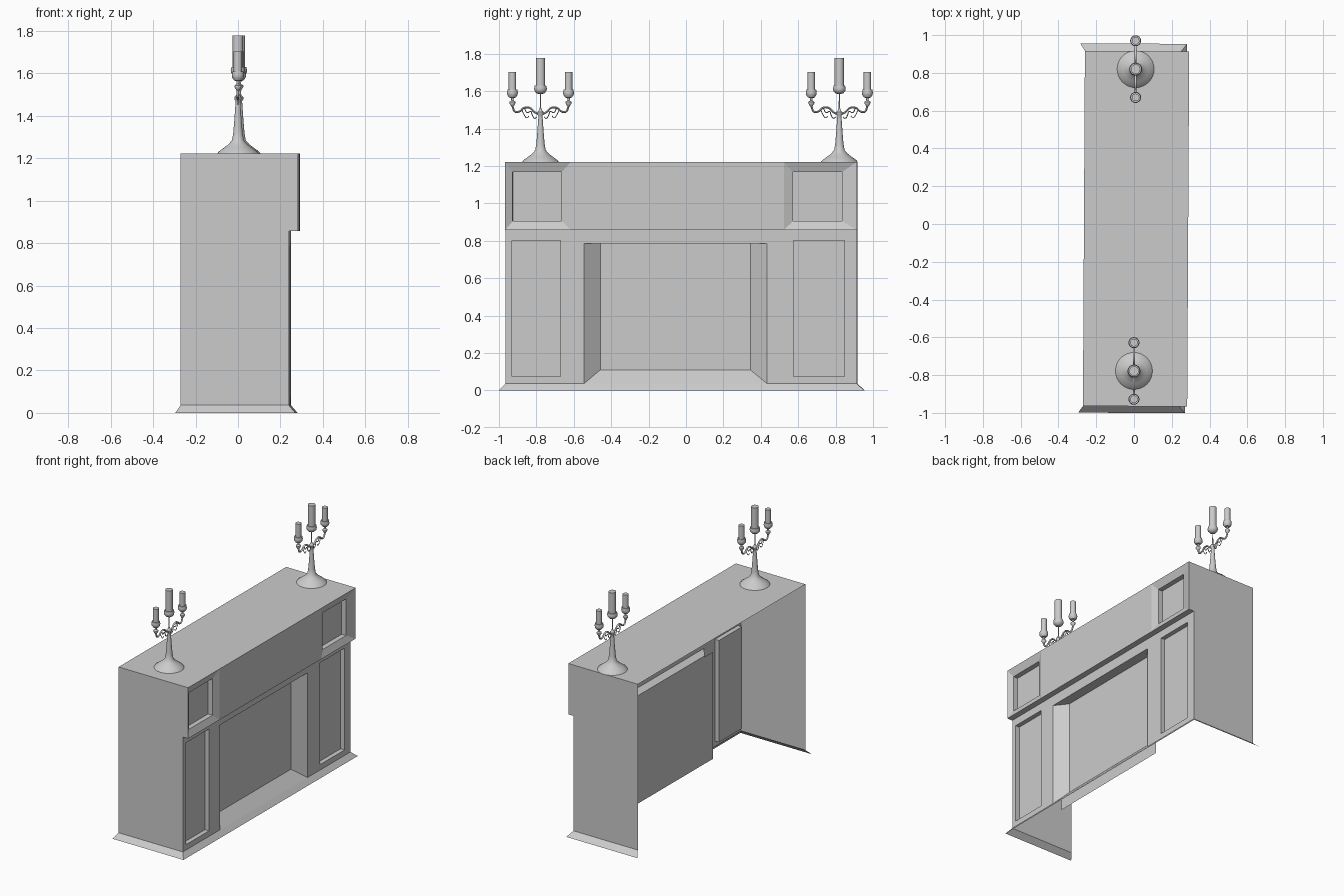
import bpy, bmesh, math
from mathutils import Vector

if "Cube" in bpy.data.objects:
    bpy.data.objects.remove(bpy.data.objects["Cube"])

grey = bpy.data.materials.new("plain grey")
grey.use_nodes = True
grey.diffuse_color = (0.6, 0.6, 0.6, 1)
grey.node_tree.nodes["Principled BSDF"].inputs["Base Color"].default_value = (0.6, 0.6, 0.6, 1)

SKEW = 0.0055            # the whole piece is turned very slightly
Y0, Y1 = -0.965, 0.915   # ends of the body
BACK, LOW, HIGH = -0.265, 0.245, 0.287
SKIRT, LEDGE, TOP = 0.036, 0.858, 1.222


def finish(bm, name, smooth=False):
    bmesh.ops.remove_doubles(bm, verts=bm.verts, dist=0.0001)
    bmesh.ops.recalc_face_normals(bm, faces=bm.faces)
    me = bpy.data.meshes.new(name)
    bm.to_mesh(me)
    bm.free()
    ob = bpy.data.objects.new(name, me)
    bpy.context.collection.objects.link(ob)
    me.materials.append(grey)
    if smooth:
        bpy.ops.object.select_all(action='DESELECT')
        ob.select_set(True)
        bpy.context.view_layer.objects.active = ob
        bpy.ops.object.shade_smooth_by_angle(angle=math.radians(40))
    else:
        ob.rotation_euler.z = -SKEW
    return ob


def poly(bm, pts):
    bm.faces.new([bm.verts.new(p) for p in pts])


def corners(rect, x):
    a, b, c, d = rect
    return [(x, a, c), (x, b, c), (x, b, d), (x, a, d)]


def frame(bm, outer, x_out, inner, x_in):
    """Four faces joining two rectangles."""
    o, i = corners(outer, x_out), corners(inner, x_in)
    for k in range(4):
        n = (k + 1) % 4
        poly(bm, [o[k], o[n], i[n], i[k]])


def recess(bm, rect, x_out, x_in):
    frame(bm, rect, x_out, rect, x_in)
    poly(bm, corners(rect, x_in))


# Lower front with two sunk panels and the hearth opening
opening = (-0.545, 0.435, SKIRT, 0.785)
panels = [(-0.93, -0.67, 0.075, 0.803), (0.575, 0.85, 0.075, 0.803)]
holes = panels + [opening]
ys = sorted({Y0, Y1} | {v for h in holes for v in h[:2]})
zs = sorted({SKIRT, LEDGE} | {v for h in holes for v in h[2:]})
bm = bmesh.new()
for a, b in zip(ys, ys[1:]):
    for c, d in zip(zs, zs[1:]):
        y, z = (a + b) / 2, (c + d) / 2
        if not any(h[0] < y < h[1] and h[2] < z < h[3] for h in holes):
            poly(bm, corners((a, b, c, d), LOW))
for p in panels:
    recess(bm, p, LOW, LOW - 0.032)
finish(bm, "lower_front")

# Hearth with splayed sides and sloping floor, closed by a back board
bm = bmesh.new()
inner = (-0.457, 0.345, 0.11, 0.785)
frame(bm, opening, LOW, inner, 0.175)
poly(bm, corners(inner, 0.175))
finish(bm, "hearth_lining")
bm = bmesh.new()
poly(bm, corners((-0.545, 0.435, 0.015, 0.78), 0.172))
finish(bm, "hearth_back_board")

# Upper front with a sloped and sunk panel at each end
bm = bmesh.new()
blocks = [((Y0, -0.615, LEDGE, TOP), (-0.925, -0.663, 0.905, 1.167)),
          ((0.525, Y1, LEDGE, TOP), (0.573, 0.835, 0.905, 1.167))]
for outer, inset in blocks:
    frame(bm, outer, HIGH, inset, HIGH - 0.02)
    recess(bm, inset, HIGH - 0.02, HIGH - 0.055)
poly(bm, corners((-0.615, 0.525, LEDGE, TOP), HIGH))
poly(bm, [(LOW, Y0, LEDGE), (HIGH, Y0, LEDGE), (HIGH, Y1, LEDGE), (LOW, Y1, LEDGE)])
finish(bm, "upper_front")

# Top board and ends; the rear stays open
bm = bmesh.new()
poly(bm, [(BACK, Y0, TOP), (HIGH, Y0, TOP), (HIGH, Y1, TOP), (BACK, Y1, TOP)])
finish(bm, "top_board")
for name, y in (("right_end", Y0), ("left_end", Y1)):
    bm = bmesh.new()
    poly(bm, [(BACK, y, SKIRT), (LOW, y, SKIRT), (LOW, y, LEDGE),
              (HIGH, y, LEDGE), (HIGH, y, TOP), (BACK, y, TOP)])
    finish(bm, name)

# Flared skirt round three sides
bm = bmesh.new()
upper = [(BACK, Y0), (LOW, Y0), (LOW, Y1), (BACK, Y1)]
lower = [(-0.29, -1.0), (0.275, -1.0), (0.275, 0.955), (-0.29, 0.955)]
for k in range(3):
    poly(bm, [(*upper[k], SKIRT), (*upper[k + 1], SKIRT), (*lower[k + 1], 0), (*lower[k], 0)])
finish(bm, "skirt")


def lathe(name, profile, x, y, segs=24):
    """Turn (radius, height) points about a vertical axis."""
    bm = bmesh.new()
    vs = [bm.verts.new((r, 0, z)) for r, z in profile]
    es = [bm.edges.new(e) for e in zip(vs, vs[1:])]
    bmesh.ops.spin(bm, geom=vs + es, cent=(0, 0, 0), axis=(0, 0, 1),
                   angle=2 * math.pi, steps=segs, use_merge=True)
    ob = finish(bm, name, True)
    ob.location = (x, y, 0)


def tube(name, path, x, y, side, radius):
    """Sweep a round section along a smooth path of (offset, height) points."""
    cu = bpy.data.curves.new(name, 'CURVE')
    cu.dimensions = '3D'
    cu.bevel_depth, cu.bevel_resolution, cu.resolution_u = radius, 1, 5
    cu.use_fill_caps = True
    sp = cu.splines.new('BEZIER')
    sp.bezier_points.add(len(path) - 1)
    for bp, (o, z) in zip(sp.bezier_points, path):
        bp.co = Vector((0, side * o, z))
        bp.handle_left_type = bp.handle_right_type = 'AUTO'
    ob = bpy.data.objects.new(name, cu)
    bpy.context.collection.objects.link(ob)
    ob.location = (x, y, 0)
    cu.materials.append(grey)
    bpy.ops.object.select_all(action='DESELECT')
    ob.select_set(True)
    bpy.context.view_layer.objects.active = ob
    bpy.ops.object.convert(target='MESH')
    bpy.ops.object.shade_smooth_by_angle(angle=math.radians(60))


def candle_and_cup(name, x, y, base, r_cup, r_candle, top):
    lathe(name + "_cup", [(0, base), (r_cup * 0.6, base + 0.004), (r_cup * 0.95, base + 0.018),
                          (r_cup, base + 0.03), (r_cup * 0.9, base + 0.046), (0, base + 0.046)], x, y)
    lathe(name + "_candle", [(0, base + 0.02), (r_candle, base + 0.02), (r_candle, top), (0, top)], x, y)


# Three-light candlesticks
stem = [(0, TOP), (0.098, TOP), (0.09, 1.232), (0.068, 1.248), (0.045, 1.265), (0.028, 1.285),
        (0.022, 1.32), (0.017, 1.38), (0.012, 1.45), (0.011, 1.47), (0.017, 1.478),
        (0.017, 1.488), (0.008, 1.497), (0.004, 1.51), (0.0025, 1.59), (0, 1.59)]
arm = [(0.005, 1.475), (0.03, 1.487), (0.06, 1.512), (0.09, 1.51), (0.11, 1.493), (0.135, 1.49), (0.15, 1.52)]
curl = [(0.085, 1.508), (0.07, 1.485), (0.052, 1.492), (0.045, 1.475), (0.03, 1.455), (0.02, 1.463)]
leaf = [(0.1, 1.503), (0.088, 1.475), (0.072, 1.458), (0.062, 1.468)]
foot = [(0, 1.515), (0.006, 1.518), (0.017, 1.537), (0.016, 1.543), (0.006, 1.55), (0.008, 1.572), (0, 1.572)]
for place, y in (("right", -0.778), ("left", 0.82)):
    x = SKEW * y + 0.004
    lathe(place + "_candlestick_stem", stem, x, y, 32)
    candle_and_cup(place + "_middle", x, y, 1.584, 0.034, 0.025, 1.778)
    for part, s in (("inner" if y > 0 else "outer", -1), ("outer" if y > 0 else "inner", 1)):
        name = f"{place}_{part}"
        tube(name + "_arm", arm, x, y, s, 0.006)
        tube(name + "_curl", curl, x, y, s, 0.003)
        tube(name + "_leaf", leaf, x, y, s, 0.0025)
        lathe(name + "_foot", foot, x, y + s * 0.15, 16)
        candle_and_cup(name, x, y + s * 0.15, 1.562, 0.029, 0.02, 1.702)
